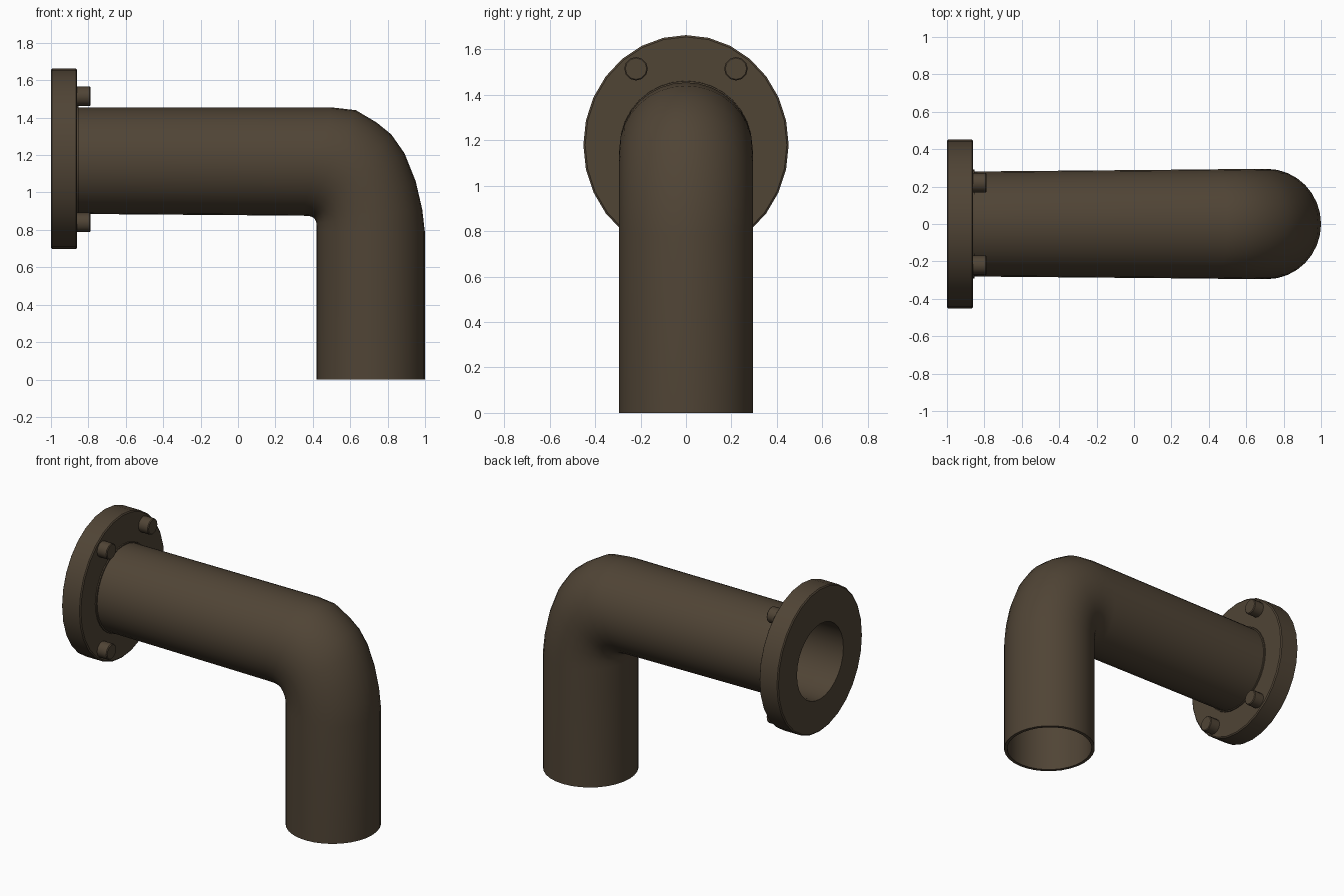
import bpy, bmesh, math
from mathutils import Vector

cube = bpy.data.objects.get("Cube")
if cube:
    bpy.data.objects.remove(cube, do_unlink=True)

# Single dark brown material
brown = bpy.data.materials.new("dark_brown_metal")
brown.use_nodes = True
colour = (0.080, 0.058, 0.036, 1)
brown.diffuse_color = colour
bsdf = brown.node_tree.nodes["Principled BSDF"]
bsdf.inputs["Base Color"].default_value = colour
bsdf.inputs["Roughness"].default_value = 0.7


def ring(top, bottom, ry, count, scale=1.0):
    """Ellipse through two opposite (x, z) points, with half width ry in y."""
    a, b = Vector((top[0], 0, top[1])), Vector((bottom[0], 0, bottom[1]))
    mid, axis = (a + b) / 2, (a - b) / 2
    points = []
    for k in range(count):
        t = math.tau * k / count
        points.append(mid + scale * (axis * math.cos(t) + Vector((0, ry * math.sin(t), 0))))
    return points


def upright(x, z, rz, ry, count):
    return ring((x, z + rz), (x, z - rz), ry, count)


def skin(name, rings, loop=True, angle=35):
    """Join successive rings; a loop closes back on the first ring, otherwise cap the ends."""
    bm = bmesh.new()
    rows = [[bm.verts.new(p) for p in r] for r in rings]
    n = len(rows[0])
    pairs = list(zip(rows, rows[1:])) + ([(rows[-1], rows[0])] if loop else [])
    for r, s in pairs:
        for k in range(n):
            bm.faces.new((r[k], r[(k + 1) % n], s[(k + 1) % n], s[k]))
    if not loop:
        bm.faces.new(rows[0])
        bm.faces.new(rows[-1])
    bmesh.ops.recalc_face_normals(bm, faces=bm.faces[:])
    mesh = bpy.data.meshes.new(name)
    bm.to_mesh(mesh)
    bm.free()
    mesh.materials.append(brown)
    obj = bpy.data.objects.new(name, mesh)
    bpy.context.collection.objects.link(obj)
    bpy.ops.object.select_all(action='DESELECT')
    obj.select_set(True)
    bpy.context.view_layer.objects.active = obj
    bpy.ops.object.shade_smooth_by_angle(angle=math.radians(angle))
    return obj


# Hollow elbow pipe: outer point, inner point, half width, bore scale
stations = [
    ((-0.94, 1.455), (-0.94, 0.886), 0.28, 0.89),
    ((0.50, 1.455), (0.34, 0.876), 0.292, 0.92),
    ((0.63, 1.44), (0.375, 0.875), 0.294, 0.92),
    ((0.74, 1.375), (0.392, 0.871), 0.295, 0.92),
    ((0.82, 1.31), (0.403, 0.865), 0.295, 0.92),
    ((0.89, 1.21), (0.411, 0.857), 0.295, 0.92),
    ((0.95, 1.06), (0.416, 0.848), 0.295, 0.92),
    ((0.985, 0.91), (0.419, 0.836), 0.295, 0.93),
    ((1.00, 0.78), (0.42, 0.80), 0.295, 0.93),
    ((1.00, 0.0), (0.42, 0.0), 0.295, 0.93),
]
outside = [ring(o, i, w, 32) for o, i, w, s in stations]
bore = [ring(o, i, w, 32, s) for o, i, w, s in reversed(stations)]
skin("elbow_pipe", outside + bore)

# Mounting flange with softened rims and a round opening
rim = [(-1.0, 0.475, 0.444), (-0.994, 0.483, 0.452), (-0.866, 0.483, 0.452),
       (-0.86, 0.475, 0.444)]
flange = [upright(x, 1.18, rz, ry, 28) for x, rz, ry in rim]
flange += [upright(x, 1.17, 0.253, 0.247, 28) for x in (-0.86, -1.0)]
skin("mounting_flange", flange)

# Thin weld collar where the pipe meets the flange
collar = [upright(x, 1.17, r, r, 32)
          for x, r in ((-0.87, 0.293), (-0.853, 0.291), (-0.853, 0.27), (-0.87, 0.27))]
skin("weld_collar", collar)

# Four bolts through the flange
for side, y in (("left", 0.22), ("right", -0.22)):
    for level, z in (("upper", 1.515), ("lower", 0.84)):
        # the pipe faces +x, so left and right here follow the y axis
        bolt = [((-0.88), 0.052), (-0.793, 0.052), (-0.788, 0.047)]
        rings = [[p + Vector((0, y, 0)) for p in upright(x, z, r, r, 12)] for x, r in bolt]
        skin(f"{level}_{side}_bolt", rings, loop=False)
